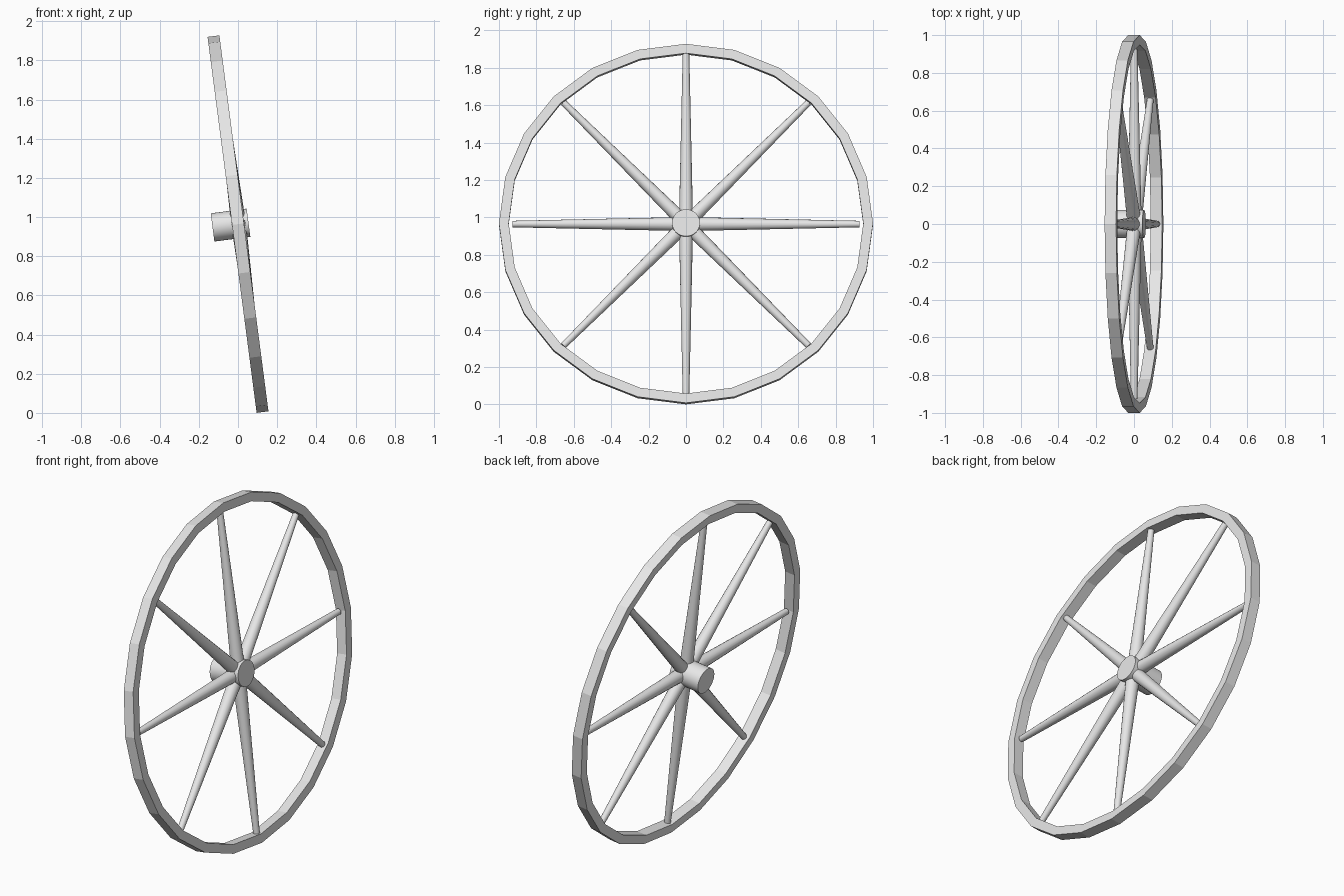
import bpy, bmesh, math
from mathutils import Matrix, Vector

if "Cube" in bpy.data.objects:
    bpy.data.objects.remove(bpy.data.objects["Cube"])

TILT = math.radians(-7.44)      # wheel axle leans up towards +x
PLACE = Matrix.Translation((0, 0, 0.964)) @ Matrix.Rotation(TILT, 4, 'Y')
SQUASH = 0.968                  # rim and hub are slightly lower than wide

grey = bpy.data.materials.new("light_grey")
grey.diffuse_color = (0.8, 0.8, 0.8, 1)
grey.use_nodes = True
grey.node_tree.nodes["Principled BSDF"].inputs["Base Color"].default_value = grey.diffuse_color


def finish(name, bm, smooth):
    bmesh.ops.recalc_face_normals(bm, faces=bm.faces)
    bm.transform(PLACE)
    me = bpy.data.meshes.new(name)
    bm.to_mesh(me)
    bm.free()
    me.materials.append(grey)
    ob = bpy.data.objects.new(name, me)
    bpy.context.collection.objects.link(ob)
    if smooth:
        bpy.ops.object.select_all(action='DESELECT')
        ob.select_set(True)
        bpy.context.view_layer.objects.active = ob
        bpy.ops.object.shade_smooth_by_angle(angle=math.radians(35))


def tapered(bm, r1, r2, start, end, sides):
    """Capped cone running between two points."""
    a, b = Vector(start), Vector(end)
    rot = Vector((0, 0, 1)).rotation_difference((b - a).normalized())
    m = Matrix.Translation((a + b) / 2) @ rot.to_matrix().to_4x4()
    bmesh.ops.create_cone(bm, cap_ends=True, segments=sides, radius1=r1,
                          radius2=r2, depth=(b - a).length, matrix=m)


# Rim: 24-sided ring with a rectangular section
bm = bmesh.new()
N, HALF = 24, 0.0305
section = [(1.0, -HALF), (1.0, HALF), (0.948, HALF), (0.948, -HALF)]
rings = []
for i in range(N):
    a = 2 * math.pi * i / N
    rings.append([bm.verts.new((x, r * math.sin(a), r * math.cos(a) * SQUASH))
                  for r, x in section])
for i in range(N):
    p, q = rings[i], rings[(i + 1) % N]
    for k in range(4):
        j = (k + 1) % 4
        bm.faces.new((p[k], p[j], q[j], q[k]))
finish("rim", bm, False)

# Hub: one stub cylinder, longer on the inner side
bm = bmesh.new()
tapered(bm, 0.075, 0.075, (-0.131, 0, 0), (0.054, 0, 0), 32)
bm.transform(Matrix.Diagonal((1, 1, SQUASH, 1)))
finish("hub", bm, True)

# Eight tapered spokes
for i in range(8):
    a = math.pi * i / 4
    bm = bmesh.new()
    tapered(bm, 0.038, 0.0175, (0.003, 0, 0),
            (0.001, 0.927 * math.sin(a), 0.927 * math.cos(a)), 16)
    finish(f"spoke_{i + 1}", bm, True)
